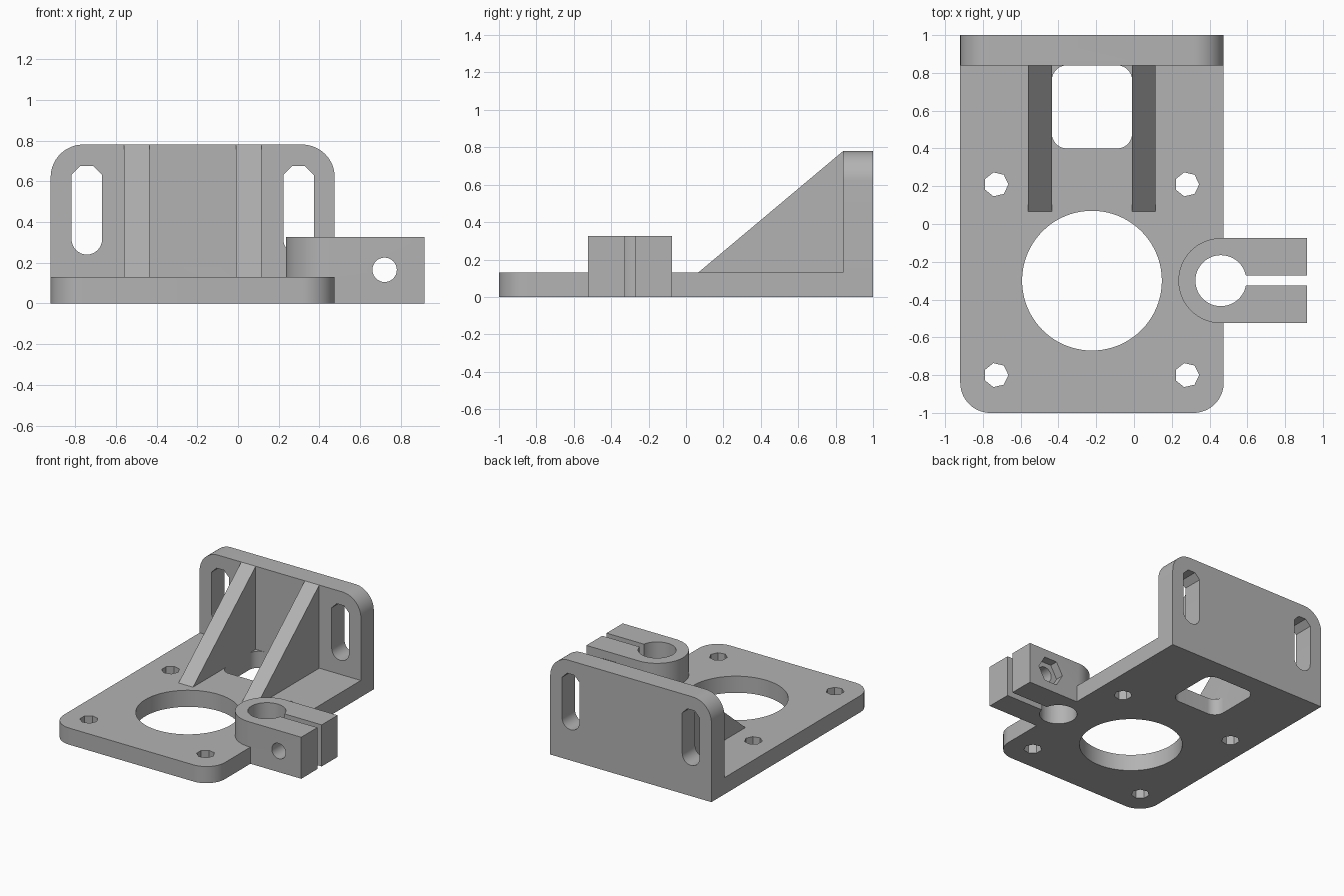
import bpy
import bmesh
from math import cos, sin, pi, radians
from mathutils import Matrix, Vector

cube = bpy.data.objects.get("Cube")
if cube:
    bpy.data.objects.remove(cube, do_unlink=True)

grey = bpy.data.materials.new("grey plastic")
grey.use_nodes = True
colour = (0.45, 0.45, 0.45, 1)
grey.diffuse_color = colour
grey.node_tree.nodes["Principled BSDF"].inputs["Base Color"].default_value = colour

# Axis maps: profile (u, v) plus extrusion w
FLAT = lambda u, v, w: (u, v, w)
FACING = lambda u, v, w: (u, w, v)
SIDE = lambda u, v, w: (w, u, v)


def arc(cx, cy, r, start, end, steps=16):
    angles = [radians(start + (end - start) * i / steps) for i in range(steps + 1)]
    return [(cx + r * cos(a), cy + r * sin(a)) for a in angles]


def circle(cx, cy, r, sides=48, turn=0):
    return arc(cx, cy, r, turn, turn + 360, sides)[:-1]


def rounded(x0, x1, y0, y1, radii):
    """Rectangle with corner radii in the order bottom left, bottom right, top right, top left."""
    pts = []
    corners = [(x0, y0, 1, 1), (x1, y0, -1, 1), (x1, y1, -1, -1), (x0, y1, 1, -1)]
    for i, ((x, y, sx, sy), r) in enumerate(zip(corners, radii)):
        if r:
            pts += arc(x + sx * r, y + sy * r, r, 180 + 90 * i, 270 + 90 * i)
        else:
            pts.append((x, y))
    return pts


def prism(name, profile, w0, w1, axes=FLAT):
    bm = bmesh.new()
    low = [bm.verts.new(axes(u, v, w0)) for u, v in profile]
    high = [bm.verts.new(axes(u, v, w1)) for u, v in profile]
    bm.faces.new(low)
    bm.faces.new(high)
    n = len(low)
    for i in range(n):
        j = (i + 1) % n
        bm.faces.new((low[i], low[j], high[j], high[i]))
    bmesh.ops.recalc_face_normals(bm, faces=bm.faces)
    mesh = bpy.data.meshes.new(name)
    bm.to_mesh(mesh)
    bm.free()
    mesh.materials.append(grey)
    obj = bpy.data.objects.new(name, mesh)
    bpy.context.collection.objects.link(obj)
    return obj


def combine(target, tool, operation):
    """Apply a boolean and discard the tool."""
    mod = target.modifiers.new(operation, 'BOOLEAN')
    mod.operation = operation
    mod.solver = 'EXACT'
    mod.object = tool
    bpy.context.view_layer.update()
    evaluated = target.evaluated_get(bpy.context.evaluated_depsgraph_get())
    mesh = bpy.data.meshes.new_from_object(evaluated)
    target.modifiers.clear()
    target.data = mesh
    bpy.data.objects.remove(tool, do_unlink=True)


LEFT, RIGHT, MID = -0.92, 0.475, -0.2225
THICK, HEIGHT, WALL = 0.13, 0.78, 0.84

# Base plate and upright mounting plate
bracket = prism("motor_bracket", rounded(LEFT, RIGHT, -1, 1, (0.16, 0.16, 0, 0)), 0, THICK)
upright = prism("upright_plate", rounded(LEFT, RIGHT, 0, HEIGHT, (0, 0, 0.16, 0.16)), WALL, 1, FACING)
combine(bracket, upright, 'UNION')

# Large bore, window and four seven-sided screw holes
combine(bracket, prism("bore", circle(MID, -0.30, 0.37, 80), -1, 1), 'DIFFERENCE')
window = rounded(-0.435, -0.01, 0.40, WALL, (0.08,) * 4)
combine(bracket, prism("window", window, -0.1, 0.2), 'DIFFERENCE')
for x in (-0.73, 0.28):
    for y in (-0.80, 0.21):
        combine(bracket, prism("screw_hole", circle(x, y, 0.065, 7), -0.1, 0.2), 'DIFFERENCE')

# Tall adjustment slots: round below, faceted above
for side in (-1, 1):
    x = MID + side * 0.52
    top_r = 0.075 / cos(pi / 8)
    slot = arc(x, 0.315, 0.075, 180, 360) + arc(x, 0.60, top_r, 22.5, 157.5, 3)
    combine(bracket, prism("adjustment_slot", slot, 0.7, 1.1, FACING), 'DIFFERENCE')

# Two triangular ribs, sunk slightly into the plates
rib = [(0.065, THICK), (WALL, HEIGHT), (WALL + 0.05, HEIGHT),
       (WALL + 0.05, 0.08), (0.065, 0.08)]
for x0, x1 in ((-0.56, -0.435), (-0.01, 0.115)):
    # The underside stays level with the plate over the window
    over = [(0.065, THICK), (WALL, HEIGHT), (WALL, THICK)]
    combine(bracket, prism("rib", over, x0, x1, SIDE), 'UNION')

# Rod clamp: rounded block, bore, split, bolt hole and nut pocket
CX, CY = 0.46, -0.30
outline = arc(CX, CY, 0.225, 90, 270, 32) + [(0.915, CY - 0.225), (0.915, CY + 0.225)]
combine(bracket, prism("rod_clamp", outline, 0, 0.325), 'UNION')
combine(bracket, prism("rod_bore", circle(CX, CY, 0.135), -0.1, 0.5), 'DIFFERENCE')
split = [(CX, -0.326), (1, -0.326), (1, -0.272), (CX, -0.272)]
combine(bracket, prism("clamp_split", split, -0.1, 0.5), 'DIFFERENCE')
combine(bracket, prism("bolt_hole", circle(0.72, 0.165, 0.06, 32), -0.7, 0.05, FACING), 'DIFFERENCE')
combine(bracket, prism("nut_pocket", circle(0.72, 0.165, 0.11, 6), -0.14, 0.05, FACING), 'DIFFERENCE')

# Smooth the round surfaces, keep every hard edge
bpy.ops.object.select_all(action='DESELECT')
bracket.select_set(True)
bpy.context.view_layer.objects.active = bracket
bpy.ops.object.shade_smooth_by_angle(angle=radians(30))
